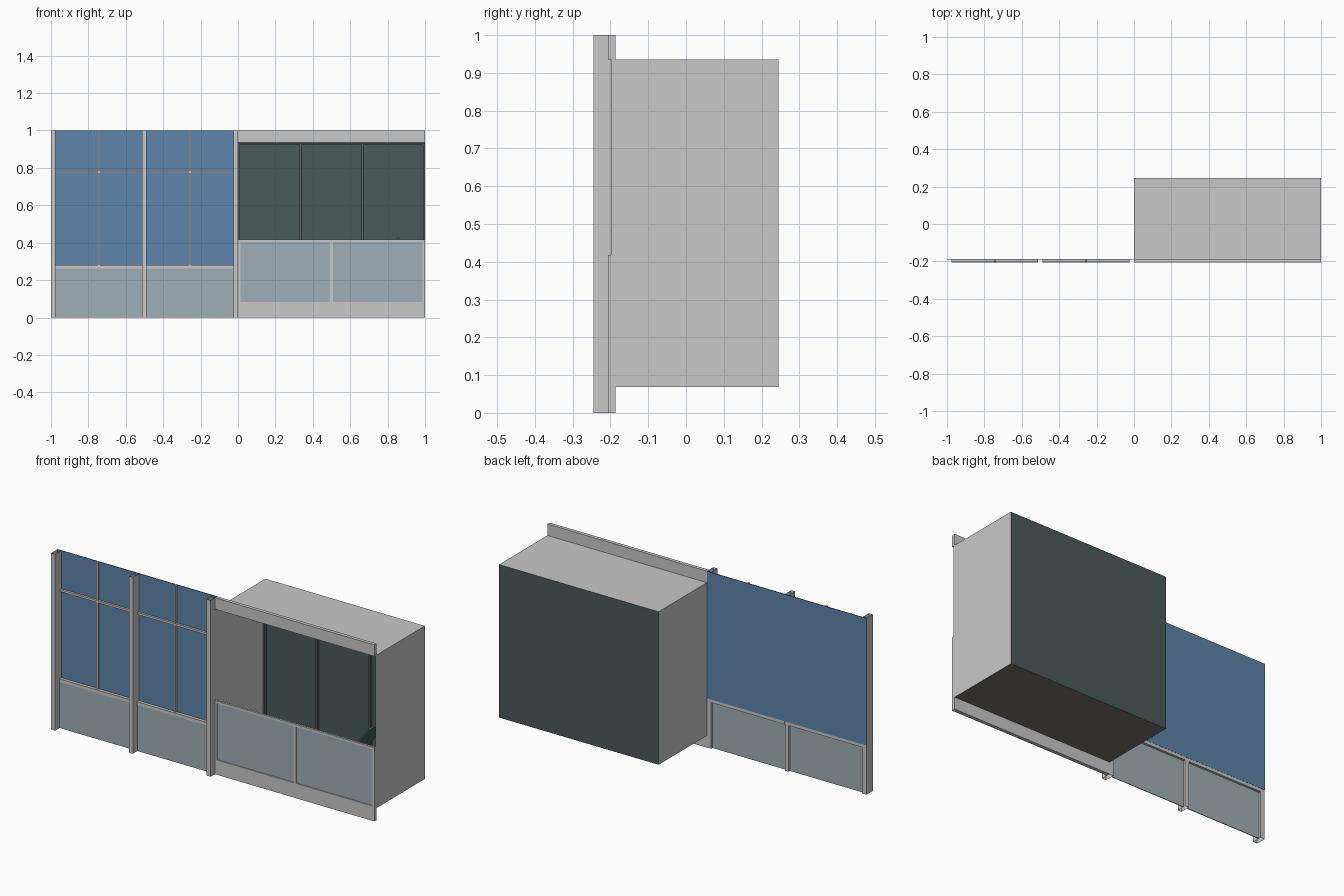
import bpy, bmesh
from mathutils import Vector

cube = bpy.data.objects.get("Cube")
if cube:
    bpy.data.objects.remove(cube)


def material(name, r, g, b):
    m = bpy.data.materials.new(name)
    m.use_nodes = True
    m.diffuse_color = (r, g, b, 1)
    m.node_tree.nodes["Principled BSDF"].inputs["Base Color"].default_value = (r, g, b, 1)
    return m


GREY = material("light grey", 0.58, 0.58, 0.58)
BLUE = material("blue glass", 0.112, 0.231, 0.402)
PALE = material("pale panel", 0.352, 0.429, 0.474)
DARK = material("dark green glass", 0.069, 0.102, 0.102)
FRAME = material("dark grey frame", 0.115, 0.12, 0.12)
BROWN = material("brown floor", 0.19, 0.168, 0.15)
GREEN = material("lounger green", 0.06, 0.13, 0.115)


def box(name, xs, ys, zs, mat, drop=()):
    """Box from ranges; drop lists the outward directions left open."""
    bm = bmesh.new()
    bmesh.ops.create_cube(bm, size=1)
    for v in bm.verts:
        v.co = Vector([r[0] if c < 0 else r[1] for c, r in zip(v.co, (xs, ys, zs))])
    bm.normal_update()
    gone = [f for f in bm.faces if any(f.normal.dot(Vector(d)) > 0.9 for d in drop)]
    bmesh.ops.delete(bm, geom=gone, context='FACES')
    mesh = bpy.data.meshes.new(name)
    bm.to_mesh(mesh)
    bm.free()
    mesh.materials.append(mat)
    ob = bpy.data.objects.new(name, mesh)
    bpy.context.collection.objects.link(ob)
    return ob


UP, DOWN, FRONT = (0, 0, 1), (0, 0, -1), (0, -1, 0)

# Window wall: hollow posts, glazing, rails and lower panels
posts = [(-1, -0.975), (-0.512, -0.488), (-0.025, 0)]
for p in posts:
    box("wall_post", p, (-0.245, -0.188), (0, 1), GREY, (UP, DOWN))
box("window_glass", (-1, 0), (-0.19, -0.186), (0.28, 1), BLUE)
for a, b in zip(posts, posts[1:]):
    bay = (a[1], b[0])
    mid = sum(bay) / 2
    box("lower_panel", bay, (-0.204, -0.2), (0, 0.262), PALE)
    box("sill_rail", bay, (-0.207, -0.187), (0.262, 0.28), GREY)
    box("window_mullion", (mid - 0.006, mid + 0.006), (-0.2, -0.189), (0.28, 1), GREY)
    box("window_transom", bay, (-0.202, -0.189), (0.772, 0.784), GREY)

# Balcony shell, open to the front, coloured by face direction
shell = box("balcony_shell", (0, 1), (-0.198, 0.245), (0.068, 0.935), GREY, (FRONT,))
shell.data.materials.append(DARK)
shell.data.materials.append(BROWN)
for f in shell.data.polygons:
    if f.normal.y > 0.9:
        f.material_index = 1
    elif f.normal.z < -0.9:
        f.material_index = 2

# Bands above and below the balcony
for zs in ((0, 0.068), (0.935, 1)):
    box("edge_band", (0, 1), (-0.207, -0.187), zs, GREY)

# Parapet: framed pale panels
box("parapet_panel", (0.01, 0.99), (-0.202, -0.198), (0.08, 0.41), PALE)
for xs in ((0, 0.014), (0.492, 0.508), (0.986, 1)):
    box("parapet_stile", xs, (-0.207, -0.195), (0.068, 0.418), GREY)
for zs in ((0.068, 0.084), (0.405, 0.418)):
    box("parapet_rail", (0, 1), (-0.207, -0.195), zs, GREY)

# Frames of the glazed wall at the back of the balcony
for xs in ((0.001, 0.01), (0.329, 0.339), (0.661, 0.671), (0.988, 0.999)):
    box("balcony_window_stile", xs, (0.222, 0.243), (0.07, 0.934), FRAME)
for zs in ((0.07, 0.08), (0.924, 0.934)):
    box("balcony_window_rail", (0.001, 0.999), (0.222, 0.243), zs, FRAME)

# Slatted lounger with a raised back
for y in (-0.06, 0.13):
    for x in (0.31, 0.68):
        box("lounger_leg", (x, x + 0.015), (y, y + 0.012), (0.069, 0.17), GREEN)
    box("lounger_side", (0.3, 0.7), (y, y + 0.012), (0.165, 0.18), GREEN)
for i in range(9):
    x = 0.31 + i * 0.042
    box("lounger_slat", (x, x + 0.03), (-0.06, 0.142), (0.18, 0.187), GREEN)
back = box("lounger_back", (0, 0.3), (-0.06, 0.142), (0, 0.01), GREEN)
back.location = (0.69, 0, 0.18)
back.rotation_euler = (0, -0.95, 0)
